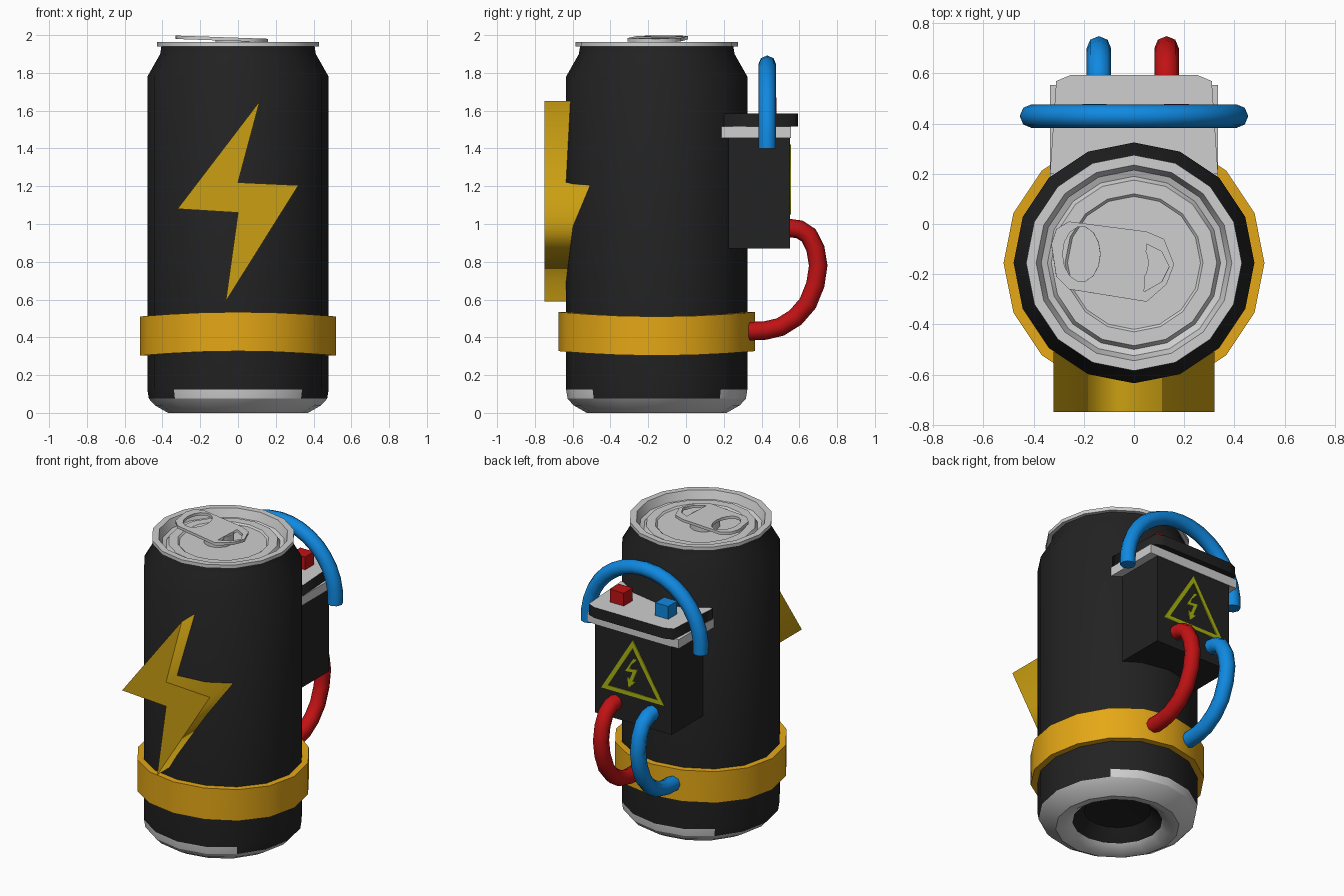
import bpy, bmesh
from math import sin, cos, pi, radians

cube = bpy.data.objects.get("Cube")
if cube:
    bpy.data.objects.remove(cube, do_unlink=True)


def material(name, rgb):
    m = bpy.data.materials.new(name)
    m.use_nodes = True
    m.diffuse_color = (*rgb, 1)
    m.node_tree.nodes["Principled BSDF"].inputs["Base Color"].default_value = (*rgb, 1)
    return m


BLACK = material("black", (0.016, 0.016, 0.016))
SILVER = material("silver", (0.62, 0.62, 0.62))
ORANGE = material("amber", (0.78, 0.39, 0.008))
GOLD = material("gold", (0.6, 0.35, 0.006))
BLUE = material("blue", (0.005, 0.25, 0.75))
RED = material("red", (0.53, 0.006, 0.007))
LIME = material("lime", (0.4, 0.45, 0.006))

AXIS_Y = -0.155
SIDES = 16


def add(name, data, mats, loc=(0, 0, 0), rot=(0, 0, 0)):
    ob = bpy.data.objects.new(name, data)
    for m in mats:
        data.materials.append(m)
    ob.location, ob.rotation_euler = loc, rot
    bpy.context.collection.objects.link(ob)
    bpy.ops.object.select_all(action='DESELECT')
    ob.select_set(True)
    bpy.context.view_layer.objects.active = ob
    return ob


def lathe(name, profile, mats, rule=None, closed=False, saddle=0):
    """Revolve (radius, height) points; rule(row, angle) picks the material."""
    bm = bmesh.new()
    rings = []
    for r, z in profile:
        if r == 0:
            rings.append([bm.verts.new((0, 0, z))] * SIDES)
            continue
        ring = []
        for i in range(SIDES):
            a = 2 * pi * i / SIDES
            ring.append(bm.verts.new((r * cos(a), r * sin(a), z - saddle * cos(2 * a))))
        rings.append(ring)
    rows = len(rings) if closed else len(rings) - 1
    for k in range(rows):
        lo, hi = rings[k], rings[(k + 1) % len(rings)]
        for i in range(SIDES):
            j = (i + 1) % SIDES
            corners = list(dict.fromkeys((lo[i], lo[j], hi[j], hi[i])))
            f = bm.faces.new(corners)
            if rule:
                f.material_index = rule(k, 2 * pi * (i + 0.5) / SIDES)
    bmesh.ops.recalc_face_normals(bm, faces=bm.faces)
    me = bpy.data.meshes.new(name)
    bm.to_mesh(me)
    bm.free()
    ob = add(name, me, mats, (0, AXIS_Y, 0))
    bpy.ops.object.shade_smooth_by_angle(angle=radians(30))
    return ob


def prism(name, outlines, thickness, mats, loc, rot=(0, 0, 0)):
    """Flat outline (inner outlines become holes) given a thickness."""
    cu = bpy.data.curves.new(name, 'CURVE')
    cu.dimensions, cu.fill_mode, cu.extrude = '2D', 'BOTH', thickness / 2
    for pts in outlines:
        sp = cu.splines.new('POLY')
        sp.points.add(len(pts) - 1)
        for p, (x, y) in zip(sp.points, pts):
            p.co = (x, y, 0, 1)
        sp.use_cyclic_u = True
    ob = add(name, cu, mats, loc, rot)
    bpy.ops.object.convert(target='MESH')
    return bpy.context.view_layer.objects.active


def tube(name, pts, radius, mat):
    cu = bpy.data.curves.new(name, 'CURVE')
    cu.dimensions, cu.bevel_depth, cu.bevel_resolution = '3D', radius, 2
    cu.use_fill_caps = True
    sp = cu.splines.new('POLY')
    sp.points.add(len(pts) - 1)
    for p, co in zip(sp.points, pts):
        p.co = (*co, 1)
    add(name, cu, [mat])
    bpy.ops.object.convert(target='MESH')
    bpy.ops.object.shade_smooth_by_angle(angle=radians(50))


def box(name, lo, hi, mat):
    bm = bmesh.new()
    bmesh.ops.create_cube(bm, size=1)
    for v in bm.verts:
        v.co = [a + (b - a) * (c + 0.5) for a, b, c in zip(lo, hi, v.co)]
    me = bpy.data.meshes.new(name)
    bm.to_mesh(me)
    bm.free()
    return add(name, me, [mat])


def oval(cx, cy, rx, ry, n=14):
    return [(cx + rx * cos(2 * pi * i / n), cy + ry * sin(2 * pi * i / n)) for i in range(n)]


# Can body: hollow base, silver foot, black wall and shoulder
body = [(0, 0.13), (0.2, 0.11), (0.27, 0.04), (0.32, 0.005), (0.37, 0), (0.44, 0.04),
        (0.472, 0.075), (0.48, 0.125), (0.48, 1.78), (0.412, 1.9), (0.405, 1.945)]


def body_colour(row, angle):
    if row == 6:  # silver reaches higher at front and back
        return int(abs(sin(angle)) > 0.6)
    return int(2 <= row < 6)


lathe("can_body", body, [BLACK, SILVER], body_colour)

# Lid with raised rim, groove and centre panel
lathe("can_lid", [(0.4, 1.94), (0.43, 1.94), (0.43, 1.963), (0.39, 1.963), (0.37, 1.91),
                  (0.345, 1.9), (0.33, 1.925), (0.275, 1.925), (0.265, 1.915), (0, 1.915)],
      [SILVER])

# Pull tab with finger hole and rivet
tab = [(-0.33, -0.08), (-0.31, -0.02), (-0.26, 0.01), (0.05, -0.03), (0.12, -0.06),
       (0.16, -0.16), (0.13, -0.24), (0.05, -0.31), (-0.26, -0.26), (-0.31, -0.21)]
slot = [(0.05, -0.08), (0.11, -0.11), (0.14, -0.17), (0.11, -0.23), (0.04, -0.27)]
shift = lambda pts: [(x + 0.085, y) for x, y in pts]
prism("pull_tab", [shift(tab), shift(oval(-0.21, -0.12, 0.075, 0.11)), shift(slot)],
      0.018, [SILVER], (-0.085, 0, 1.98), (0, 0.035, 0))
prism("tab_rivet", [oval(-0.03, AXIS_Y, 0.09, 0.095)], 0.07, [SILVER], (0, 0, 1.945))

# Belt around the can, gently wavy
lathe("belt", [(0.47, 0.315), (0.52, 0.315), (0.52, 0.522), (0.47, 0.522)],
      [ORANGE], closed=True, saddle=0.012)

# Lightning bolt on the front
bolt = [(0.115, 1.65), (0, 1.22), (0.32, 1.205), (-0.065, 0.59), (0, 1.06), (-0.32, 1.08)]
prism("lightning_bolt", [bolt], 0.24, [GOLD], (0, -0.63, 0), (pi / 2, 0, 0))

# Battery case and lid on the back
box("battery_case", (-0.28, 0.225, 0.87), (0.28, 0.55, 1.46), BLACK)
box("battery_flange", (-0.335, 0.18, 1.455), (0.335, 0.555, 1.515), SILVER)
half = [(0.335, 0.2), (0.31, 0.57), (0.255, 0.593)]
cap = prism("battery_cap", [half + [(-x, y) for x, y in reversed(half)]], 0.07,
            [BLACK, SILVER], (0, 0, 1.55))
for f in cap.data.polygons:
    f.material_index = int(f.normal.z > 0.5)

# Terminals
box("terminal_red", (0.12, 0.385, 1.58), (0.22, 0.478, 1.67), RED)
box("terminal_blue", (-0.205, 0.385, 1.58), (-0.11, 0.478, 1.67), BLUE)

# Warning sign: triangle frame and small bolt
outer = [(-0.23, 1.05), (0.23, 1.05), (0, 1.42)]
inner = [(-0.18, 1.077), (0.18, 1.077), (0, 1.368)]
spark = [(-0.03, 1.3), (-0.005, 1.3), (0.022, 1.227), (-0.035, 1.235), (0.0, 1.15),
         (-0.02, 1.15), (0.03, 1.1), (0.04, 1.17), (0.022, 1.16), (0.0, 1.21), (0.055, 1.205)]
prism("warning_sign", [outer, inner, spark], 0.008, [LIME], (0, 0.552, 0), (pi / 2, 0, 0))

# Cables from the case down to the belt
path = [(0.53, 0.98), (0.6, 0.972), (0.65, 0.94), (0.685, 0.87), (0.7, 0.78), (0.685, 0.68),
        (0.645, 0.58), (0.58, 0.505), (0.5, 0.455), (0.42, 0.436), (0.33, 0.432)]
for name, x, mat in (("cable_red", 0.13, RED), ("cable_blue", -0.14, BLUE)):
    tube(name, [(x, y, z) for y, z in path], 0.049, mat)

# Carrying hoop over the battery
hoop = [(0.41 * cos(a), 0.43, 1.435 + 0.41 * sin(a))
        for a in (radians(-5 + 190 * i / 18) for i in range(19))]
tube("battery_hoop", hoop, 0.047, BLUE)
